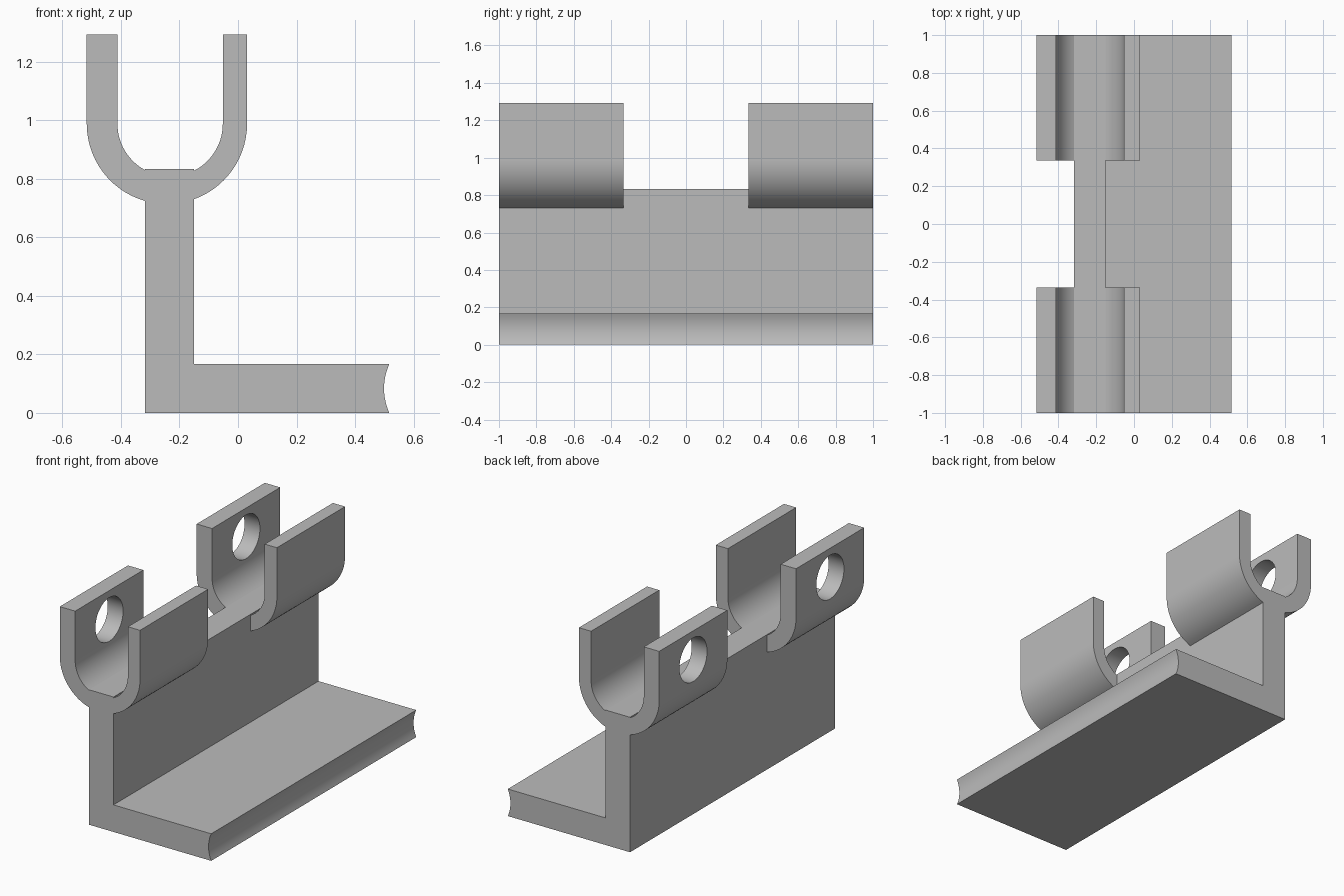
import bpy, bmesh, math
from mathutils import Matrix

cube = bpy.data.objects.get("Cube")
if cube:
    bpy.data.objects.remove(cube, do_unlink=True)

# Single plain grey
grey = bpy.data.materials.new("plain grey")
grey.use_nodes = True
grey.diffuse_color = (0.5, 0.5, 0.5, 1)
grey.node_tree.nodes["Principled BSDF"].inputs["Base Color"].default_value = (0.5, 0.5, 0.5, 1)

WEB_LEFT, WEB_RIGHT, WEB_TOP = -0.318, -0.15, 0.833
TOP, ARC_Z = 1.293, 0.988
FOOT_TOP, FOOT_END = 0.167, 0.517


def add_object(name, bm):
    bmesh.ops.recalc_face_normals(bm, faces=bm.faces)
    mesh = bpy.data.meshes.new(name)
    bm.to_mesh(mesh)
    bm.free()
    mesh.materials.append(grey)
    obj = bpy.data.objects.new(name, mesh)
    bpy.context.collection.objects.link(obj)
    return obj


def extrude_profile(name, points, y0, y1):
    """Extrude an x-z outline along y."""
    bm = bmesh.new()
    face = bm.faces.new([bm.verts.new((x, y0, z)) for x, z in points])
    grown = bmesh.ops.extrude_face_region(bm, geom=[face])["geom"]
    moved = [v for v in grown if isinstance(v, bmesh.types.BMVert)]
    bmesh.ops.translate(bm, verts=moved, vec=(0, y1 - y0, 0))
    return add_object(name, bm)


def arc(cx, radius, side, x_end, steps=14):
    """Lower quarter arc from the vertical wall to the web face at x_end."""
    sweep = math.acos(abs(x_end - cx) / radius)
    return [(cx + side * radius * math.cos(sweep * i / steps),
             ARC_Z - radius * math.sin(sweep * i / steps)) for i in range(steps + 1)]


def finish(obj):
    bpy.ops.object.select_all(action="DESELECT")
    obj.select_set(True)
    bpy.context.view_layer.objects.active = obj
    bpy.ops.object.shade_smooth_by_angle(angle=math.radians(30))
    normals = obj.modifiers.new("flat walls", "WEIGHTED_NORMAL")
    normals.keep_sharp = True


def cut_hole(obj, y):
    bm = bmesh.new()
    place = Matrix.Translation((-0.46, y, 1.115)) @ Matrix.Rotation(math.pi / 2, 4, "Y")
    bmesh.ops.create_cone(bm, cap_ends=True, segments=48, radius1=0.135,
                          radius2=0.135, depth=0.3, matrix=place)
    cutter = add_object("hole_cutter", bm)
    cutter.hide_render = True
    mod = obj.modifiers.new("hole", "BOOLEAN")
    mod.operation, mod.solver, mod.object = "DIFFERENCE", "EXACT", cutter
    bpy.context.view_layer.objects.active = obj
    bpy.ops.object.modifier_apply(modifier="hole")
    bpy.data.objects.remove(cutter, do_unlink=True)


# Upright web and foot, with a hollow groove along the foot edge
groove = [(FOOT_END - 0.018 * (1 - (2 * i / 12 - 1) ** 2), FOOT_TOP * i / 12)
          for i in range(13)]
outline = [(WEB_LEFT, 0)] + groove + [(WEB_RIGHT, FOOT_TOP), (WEB_RIGHT, WEB_TOP),
                                      (WEB_LEFT, WEB_TOP)]
finish(extrude_profile("angle_bracket", outline, -1, 1))

# Two open cradles, each with a pierced thick arm and a plain thin arm
for end, y0, y1 in (("front", -1, -0.335), ("back", 0.335, 1)):
    for kind, side, web_x in (("pierced", -1, WEB_LEFT), ("plain", 1, WEB_RIGHT)):
        outer = arc(-0.243, 0.274, side, web_x)
        inner = arc(-0.232, 0.18, side, web_x)
        shape = [(outer[0][0], TOP)] + outer + inner[::-1] + [(inner[0][0], TOP)]
        arm = extrude_profile(f"{end}_{kind}_arm", shape, y0, y1)
        if kind == "pierced":
            cut_hole(arm, (y0 + y1) / 2)
        finish(arm)
